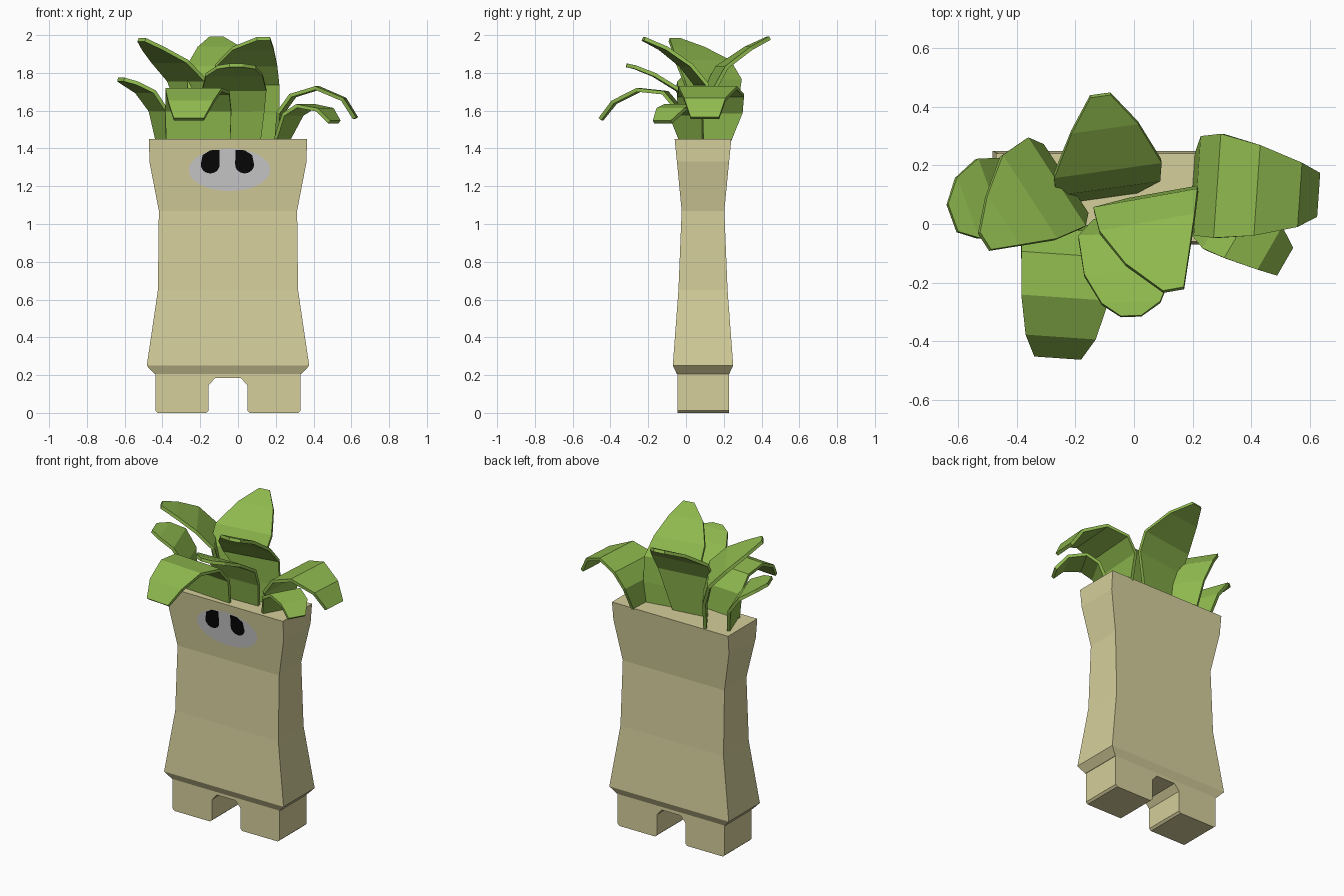
import bpy, bmesh, math
from mathutils import Vector


def material(name, color):
    m = bpy.data.materials.new(name)
    m.diffuse_color = (*color, 1)
    return m


TAN = material("tan", (0.67, 0.62, 0.33))
GREEN = material("leaf green", (0.27, 0.48, 0.075))
GREY = material("light grey", (0.60, 0.60, 0.61))
BLACK = material("black", (0.002, 0.002, 0.002))


def make(name, verts, faces, mat, fix_normals=True):
    mesh = bpy.data.meshes.new(name)
    mesh.from_pydata(verts, [], faces)
    if fix_normals:
        bm = bmesh.new()
        bm.from_mesh(mesh)
        bmesh.ops.recalc_face_normals(bm, faces=bm.faces)
        bm.to_mesh(mesh)
        bm.free()
    mesh.materials.append(mat)
    ob = bpy.data.objects.new(name, mesh)
    bpy.context.collection.objects.link(ob)
    return ob


def loft(name, rings, mat):
    """Join rings of equal length with quads and cap both ends."""
    n = len(rings[0])
    faces = [list(range(n)), list(range((len(rings) - 1) * n, len(rings) * n))]
    for r in range(len(rings) - 1):
        for i in range(n):
            j = (i + 1) % n
            faces.append([r * n + i, r * n + j, (r + 1) * n + j, (r + 1) * n + i])
    return make(name, [v for ring in rings for v in ring], faces, mat)


CX, CY = -0.053, 0.09

# Body: flared slab, (z, half width, half depth)
sections = [(0.205, 0.388, 0.138), (0.25, 0.430, 0.160), (0.65, 0.371, 0.130),
            (1.07, 0.366, 0.113), (1.33, 0.416, 0.138), (1.45, 0.418, 0.150)]
loft("body", [[(CX + sx * w, CY + sy * d, z)
               for sx, sy in ((-1, -1), (1, -1), (1, 1), (-1, 1))]
              for z, w, d in sections], TAN)

# Legs: mirrored half profile with a chamfered arch between them
half = [(0.385, 0.21), (0.385, 0.012), (0.372, 0.0), (0.116, 0.0),
        (0.103, 0.012), (0.103, 0.145), (0.068, 0.185)]
outline = half + [(-x, z) for x, z in reversed(half)]
loft("legs", [[(CX + x, y, z) for x, z in outline] for y in (-0.046, 0.228)], TAN)


# Face: thin plates lying on the sloping upper front of the body
def plate(name, points, offset, mat):
    verts = [(x, CY - 0.113 - 0.037 * (z - 1.07) / 0.38 - offset, z) for x, z in points]
    make(name, verts, [list(range(len(verts)))], mat, False)


def oval(cx, cz, rx, rz, start=0, end=360, steps=32):
    return [(cx + rx * math.cos(math.radians(a)), cz + rz * math.sin(math.radians(a)))
            for a in (start + (end - start) * i / steps for i in range(steps))]


plate("muzzle", oval(-0.045, 1.287, 0.216, 0.112), 0.004, GREY)
eye = oval(0, 1.315, 0.05, 0.047, 180, 360, 12) + [(0.05, 1.32), (0.048, 1.393),
                                                   (0.0, 1.39), (-0.04, 1.365)]
plate("left_eye", [(-0.147 + x, z) for x, z in eye], 0.008, BLACK)
plate("right_eye", [(0.035 - x, z) for x, z in reversed(eye)], 0.008, BLACK)


# Leaves: bent strips, heading in degrees, stations (x, y, z, half width)
def leaf(name, heading, stations):
    a = math.radians(heading)
    side = Vector((-math.sin(a), math.cos(a), 0))
    verts = []
    for x, y, z, w in stations:
        verts += [Vector((x, y, z)) - side * w, Vector((x, y, z)) + side * w]
    faces = [[2 * i, 2 * i + 1, 2 * i + 3, 2 * i + 2] for i in range(len(stations) - 1)]
    ob = make(name, verts, faces, GREEN)
    mod = ob.modifiers.new("thickness", "SOLIDIFY")
    mod.thickness = 0.02
    mod.offset = 0


leaf("back_leaf", 98, [(-0.09, 0.10, 1.44, 0.10), (-0.09, 0.13, 1.72, 0.18),
                       (-0.09, 0.19, 1.83, 0.185), (-0.10, 0.33, 1.93, 0.115),
                       (-0.115, 0.44, 1.985, 0.035)])
leaf("tall_front_leaf", -80, [(0.11, 0.10, 1.44, 0.09), (0.10, 0.10, 1.58, 0.12),
                              (0.04, 0.08, 1.74, 0.18), (0.045, 0.0, 1.84, 0.165),
                              (0.08, -0.12, 1.93, 0.11), (0.135, -0.225, 1.98, 0.036)])
leaf("low_front_leaf", -88, [(0.03, 0.04, 1.44, 0.09), (0.0, 0.01, 1.60, 0.14),
                             (-0.02, -0.04, 1.71, 0.17), (-0.02, -0.17, 1.79, 0.15),
                             (-0.01, -0.27, 1.83, 0.10), (-0.01, -0.315, 1.84, 0.035)])
leaf("drooping_front_leaf", -94, [(-0.21, -0.01, 1.44, 0.17), (-0.21, -0.03, 1.60, 0.175),
                                  (-0.215, -0.11, 1.695, 0.17), (-0.235, -0.25, 1.71, 0.15),
                                  (-0.25, -0.38, 1.645, 0.12), (-0.26, -0.45, 1.555, 0.08)])
leaf("drooping_right_leaf", -4, [(0.21, 0.14, 1.44, 0.10), (0.225, 0.13, 1.59, 0.17),
                                 (0.29, 0.13, 1.68, 0.178), (0.42, 0.115, 1.72, 0.155),
                                 (0.56, 0.10, 1.66, 0.11), (0.622, 0.10, 1.56, 0.075)])
leaf("small_right_leaf", -30, [(0.23, 0.03, 1.44, 0.07), (0.29, 0.0, 1.58, 0.10),
                               (0.36, -0.03, 1.625, 0.10), (0.46, -0.08, 1.605, 0.085),
                               (0.51, -0.125, 1.54, 0.055)])
leaf("tall_left_leaf", 213, [(-0.24, 0.14, 1.44, 0.10), (-0.24, 0.15, 1.62, 0.14),
                             (-0.27, 0.14, 1.76, 0.18), (-0.36, 0.09, 1.86, 0.17),
                             (-0.45, 0.01, 1.93, 0.10), (-0.51, -0.06, 1.975, 0.035)])
leaf("low_left_leaf", 200, [(-0.40, 0.10, 1.44, 0.08), (-0.42, 0.10, 1.60, 0.13),
                            (-0.49, 0.09, 1.70, 0.14), (-0.57, 0.055, 1.745, 0.11),
                            (-0.62, 0.02, 1.765, 0.05)])
